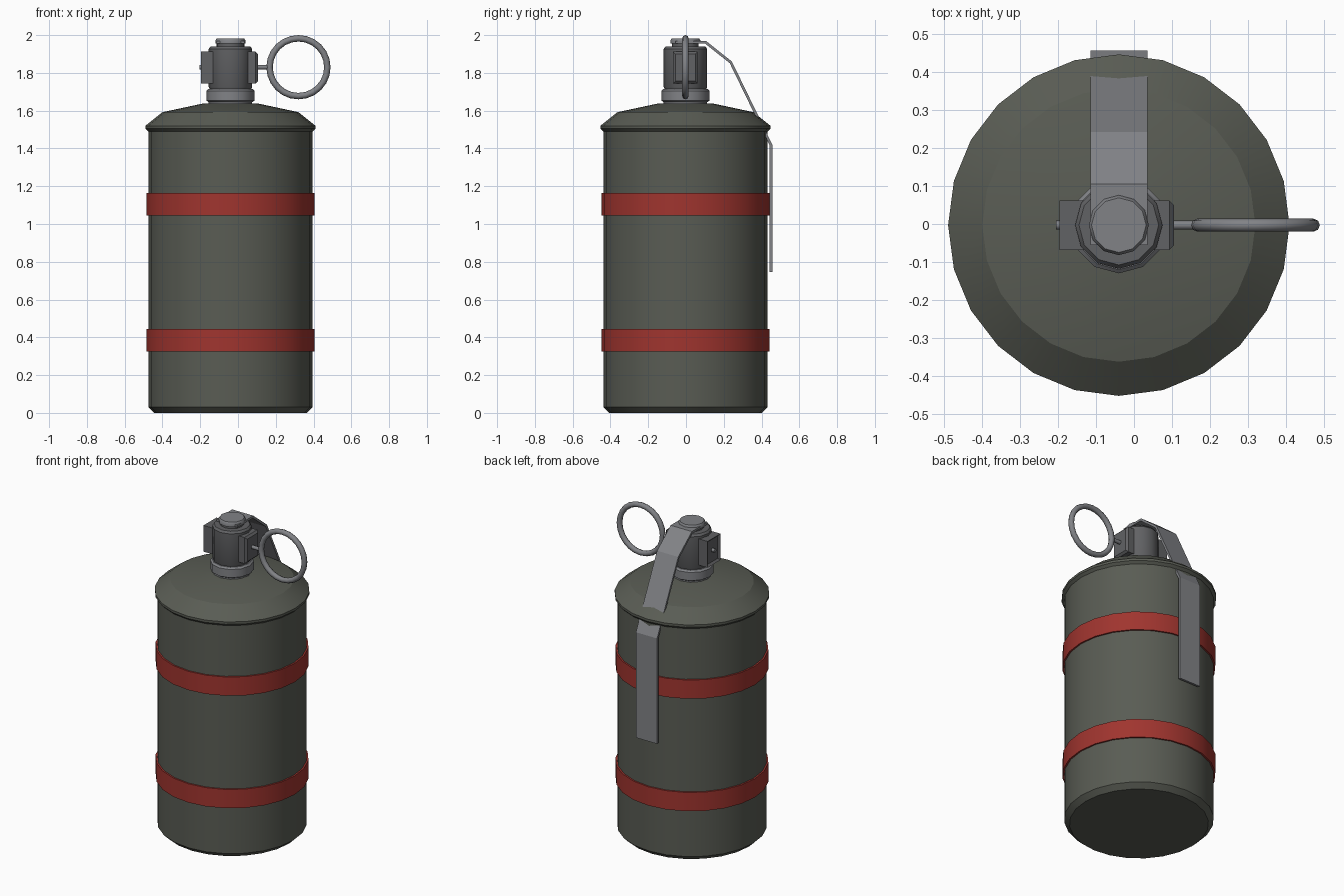
import bpy, bmesh, math
from mathutils import Vector

if "Cube" in bpy.data.objects:
    bpy.data.objects.remove(bpy.data.objects["Cube"])

CX, CY = -0.04, -0.003   # axis of the canister


def material(name, col):
    m = bpy.data.materials.new(name)
    m.diffuse_color = (*col, 1)
    m.use_nodes = True
    m.node_tree.nodes["Principled BSDF"].inputs["Base Color"].default_value = m.diffuse_color
    return m


GREEN = material("olive_paint", (0.10, 0.107, 0.088))
RED = material("red_paint", (0.35, 0.035, 0.028))
STEEL = material("steel", (0.22, 0.225, 0.24))
DARK = material("dark_steel", (0.12, 0.122, 0.128))


def finish(name, bm, mat, angle=35):
    bmesh.ops.recalc_face_normals(bm, faces=bm.faces)
    me = bpy.data.meshes.new(name)
    bm.to_mesh(me)
    bm.free()
    ob = bpy.data.objects.new(name, me)
    bpy.context.collection.objects.link(ob)
    me.materials.append(mat)
    bpy.ops.object.select_all(action='DESELECT')
    ob.select_set(True)
    bpy.context.view_layer.objects.active = ob
    bpy.ops.object.shade_smooth_by_angle(angle=math.radians(angle))
    return ob


def lathe(name, profile, sides, mat, closed=False, angle=35):
    """Turn (radius, z) points round the canister axis."""
    bm = bmesh.new()
    rings = [[bm.verts.new((CX + r * math.sin(2 * math.pi * i / sides),
                            CY + r * math.cos(2 * math.pi * i / sides), z))
              for i in range(sides)] for r, z in profile]
    pairs = list(zip(rings, rings[1:]))
    if closed:
        pairs.append((rings[-1], rings[0]))
    else:
        bm.faces.new(rings[0])
        bm.faces.new(rings[-1])
    for a, b in pairs:
        for i in range(sides):
            j = (i + 1) % sides
            bm.faces.new((a[i], a[j], b[j], b[i]))
    return finish(name, bm, mat, angle)


# Canister with chamfered base, rolled rim and shallow dome
lathe("canister", [(0.404, 0), (0.435, 0.03), (0.435, 1.49), (0.45, 1.505),
                   (0.45, 1.52), (0.425, 1.54), (0.36, 1.592), (0.15, 1.637)], 24, GREEN, angle=25)

# Painted bands
for name, z in (("lower_band", 0.325), ("upper_band", 1.045)):
    lathe(name, [(0.43, z), (0.445, z), (0.445, z + 0.12), (0.43, z + 0.12)], 24, RED, True)

# Fuse: neck collar, body and top cap
lathe("neck_collar", [(0.115, 1.62), (0.115, 1.645), (0.127, 1.653), (0.127, 1.705),
                      (0.117, 1.715), (0.10, 1.715)], 12, STEEL)
lathe("fuse_body", [(0.107, 1.71), (0.115, 1.725), (0.115, 1.927), (0.105, 1.94)], 12, DARK)
lathe("cap_stem", [(0.07, 1.935), (0.07, 1.96)], 12, DARK)
lathe("fuse_cap", [(0.079, 1.955), (0.079, 1.973), (0.072, 1.983)], 12, STEEL)

# Pin lugs on both sides, tapered towards the outer face
for name, s in (("left_lug", -1), ("right_lug", 1)):
    bm = bmesh.new()
    bmesh.ops.create_cube(bm, size=1)
    for v in bm.verts:
        v.co = Vector((CX + s * (0.115 + v.co.x * 0.06), CY + v.co.y * 0.13, 1.828 + v.co.z * 0.168))
    outer = [e for e in bm.edges if all(abs(v.co.x - CX) > 0.13 for v in e.verts)]
    bmesh.ops.bevel(bm, geom=outer, offset=0.012, segments=1, affect='EDGES')
    finish(name, bm, DARK)

# Safety pin through the fuse
bpy.ops.mesh.primitive_cylinder_add(vertices=8, radius=0.012, depth=0.37,
                                    location=(-0.02, CY, 1.83), rotation=(0, math.pi / 2, 0))
pin = bpy.context.object
pin.name = "safety_pin"
pin.data.materials.append(STEEL)
bpy.ops.object.shade_smooth_by_angle(angle=math.radians(50))

# Pull ring
bpy.ops.mesh.primitive_torus_add(major_segments=24, minor_segments=8, major_radius=0.153,
                                 minor_radius=0.017, location=(0.32, CY, 1.83),
                                 rotation=(math.pi / 2, 0, 0))
ring = bpy.context.object
ring.name = "pull_ring"
ring.data.materials.append(STEEL)
bpy.ops.object.shade_smooth_by_angle(angle=math.radians(50))

# Safety lever: bent strip given as outer (y, z) path, thickened inwards
path = [(-0.055, 1.97), (0.105, 1.97), (0.243, 1.86), (0.457, 1.42), (0.457, 0.745)]
T, W = 0.014, 0.075
inner = []
for i, p in enumerate(path):
    dirs = [(Vector(b) - Vector(a)).normalized() for a, b in zip(path, path[1:])]
    a, b = dirs[max(i - 1, 0)], dirs[min(i, len(dirs) - 1)]
    na, nb = Vector((a.y, -a.x)), Vector((b.y, -b.x))
    inner.append(Vector(p) + (na + nb) * T / (1 + na.dot(nb)))
bm = bmesh.new()
rows = [[bm.verts.new((CX + x, q[0], q[1])) for x, q in ((-W, p), (W, p), (W, n), (-W, n))]
        for p, n in zip(path, inner)]
for a, b in zip(rows, rows[1:]):
    for i in range(4):
        j = (i + 1) % 4
        bm.faces.new((a[i], a[j], b[j], b[i]))
bm.faces.new(rows[0])
bm.faces.new(rows[-1])
finish("safety_lever", bm, STEEL, 20)
